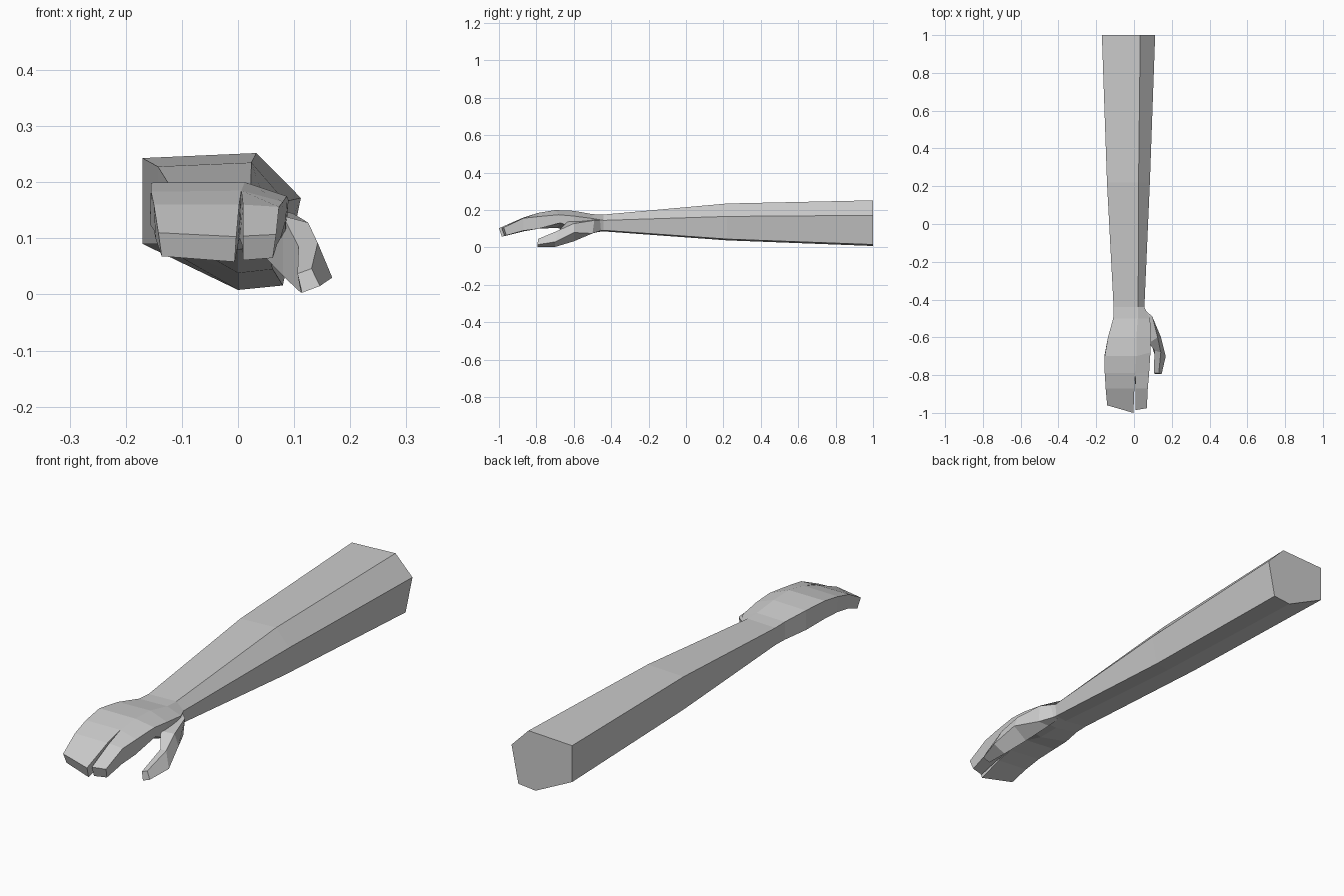
import bpy, bmesh

grey = bpy.data.materials.new("plain grey")
grey.diffuse_color = (0.6, 0.6, 0.6, 1)


def loft(name, rings, cap_first=False, cap_last=False):
    """Skin a list of (y or list of y, [(x, z), ...]) cross-sections, flat shaded."""
    bm = bmesh.new()
    loops = []
    for y, pts in rings:
        ys = y if isinstance(y, (list, tuple)) else [y] * len(pts)
        loops.append([bm.verts.new((x, yy, z)) for (x, z), yy in zip(pts, ys)])
    n = len(loops[0])
    for a, b in zip(loops, loops[1:]):
        for i in range(n):
            j = (i + 1) % n
            bm.faces.new((a[i], b[i], b[j], a[j]))
    if cap_first:
        bm.faces.new(loops[0])
    if cap_last:
        bm.faces.new(loops[-1][::-1])
    # sections run clockwise seen from the front, back to front
    bmesh.ops.recalc_face_normals(bm, faces=bm.faces)
    mesh = bpy.data.meshes.new(name)
    bm.to_mesh(mesh)
    bm.free()
    mesh.materials.append(grey)
    obj = bpy.data.objects.new(name, mesh)
    bpy.context.collection.objects.link(obj)
    return obj


# Shared sections: top left, top middle, top right, low right, low middle, low left
wrist = (-0.44, [(-.108, .172), (.022, .176), (.055, .145), (.05, .092), (0, .086), (-.108, .10)])
knuckles = (-0.79, [(-.155, .183), (.006, .185), (.08, .165), (.076, .10), (.003, .10), (-.15, .115)])

# Forearm and upper arm, closed at the cut end
loft("arm", [
    (1.0, [(-.17, .243), (.033, .252), (.112, .172), (.08, .016), (0, .008), (-.17, .09)]),
    (0.22, [(-.143, .228), (.024, .235), (.084, .166), (.062, .045), (0, .038), (-.143, .09)]),
    wrist], cap_first=True)

# Palm and back of the hand
loft("hand", [
    wrist,
    (-0.50, [(-.11, .175), (.02, .178), (.085, .155), (.07, .085), (0, .08), (-.11, .10)]),
    (-0.60, [(-.138, .192), (.012, .196), (.09, .168), (.085, .10), (0, .08), (-.138, .11)]),
    ([-.70, -.70, -.68, -.67, -.69, -.70],
     [(-.155, .199), (.012, .2), (.087, .175), (.085, .132), (0, .105), (-.157, .125)]),
    knuckles])

# Three joined fingers, and the separate index finger
k = knuckles[1]
loft("joined_fingers", [
    (-0.79, [k[0], k[1], k[4], k[5]]),
    (-0.87, [(-.15, .16), (.002, .16), (.0, .088), (-.147, .10)]),
    ([-.96, -1.0, -.985, -.945], [(-.142, .11), (-.003, .103), (-.006, .058), (-.136, .068)])],
    cap_last=True)
loft("index_finger", [
    (-0.79, [k[1], k[2], k[3], k[4]]),
    (-0.87, [(.009, .16), (.073, .156), (.07, .09), (.008, .086)]),
    ([-.985, -.975, -.96, -.97], [(.009, .104), (.068, .107), (.062, .065), (.009, .061)])],
    cap_last=True)

# Thumb, growing from the wrist side of the palm and bending down
loft("thumb", [
    ([-.45, -.455, -.455, -.45], [(.03, .155), (.058, .145), (.055, .09), (.03, .088)]),
    ([-.49, -.49, -.50, -.50], [(.04, .155), (.097, .145), (.095, .075), (.04, .075)]),
    ([-.63, -.60, -.60, -.60], [(.08, .14), (.125, .128), (.143, .08), (.08, .033)]),
    ([-.67, -.68, -.70, -.70], [(.108, .085), (.142, .092), (.168, .03), (.112, .003)]),
    ([-.79, -.79, -.795, -.795], [(.106, .037), (.131, .046), (.146, .015), (.114, .003)])],
    cap_first=True, cap_last=True)
